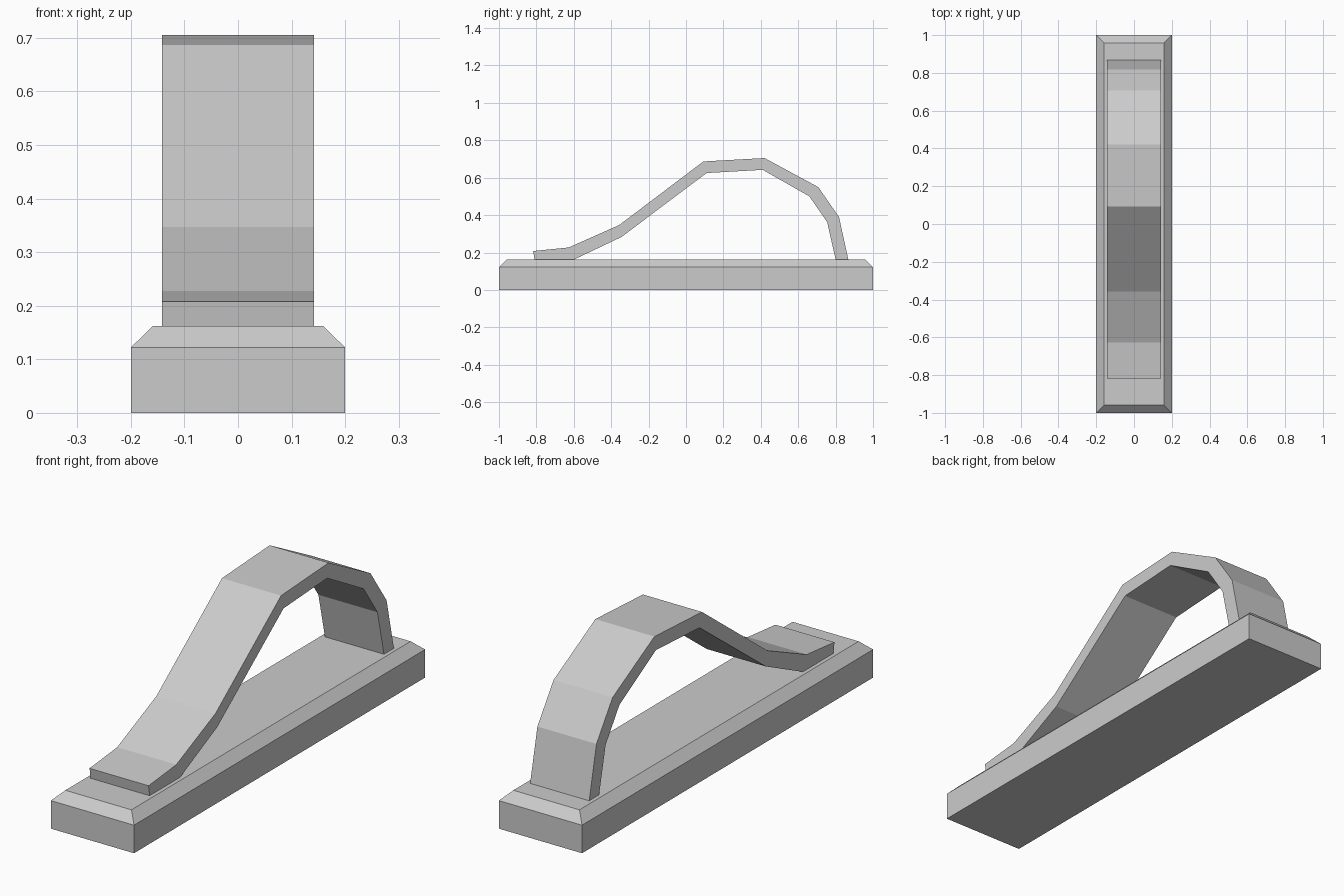
import bpy
import bmesh

cube = bpy.data.objects.get("Cube")
if cube:
    bpy.data.objects.remove(cube, do_unlink=True)

grey = bpy.data.materials.new("light_grey")
grey.use_nodes = True
grey.diffuse_color = (0.6, 0.6, 0.6, 1)
grey.node_tree.nodes["Principled BSDF"].inputs["Base Color"].default_value = (0.6, 0.6, 0.6, 1)


def loft(name, rings):
    """Join matching rings of points into a closed solid."""
    bm = bmesh.new()
    loops = [[bm.verts.new(p) for p in ring] for ring in rings]
    for a, b in zip(loops, loops[1:]):
        for i in range(len(a)):
            j = (i + 1) % len(a)
            bm.faces.new((a[i], a[j], b[j], b[i]))
    bm.faces.new(loops[0][::-1])
    bm.faces.new(loops[-1])
    bmesh.ops.recalc_face_normals(bm, faces=bm.faces)
    mesh = bpy.data.meshes.new(name)
    bm.to_mesh(mesh)
    bm.free()
    mesh.materials.append(grey)
    obj = bpy.data.objects.new(name, mesh)
    bpy.context.collection.objects.link(obj)
    return obj


def rectangle(x, y, z):
    return [(-x, -y, z), (x, -y, z), (x, y, z), (-x, y, z)]


# Base slab with a chamfered top edge
loft("base", [rectangle(0.2, 1, 0), rectangle(0.2, 1, 0.122),
              rectangle(0.159, 0.959, 0.162)])

# Arched handle: cross-sections along the strap, as (outer y, z), (inner y, z)
sections = [
    ((-0.817, 0.208), (-0.81, 0.162)),
    ((-0.627, 0.227), (-0.6, 0.162)),
    ((-0.357, 0.347), (-0.345, 0.283)),
    ((0.093, 0.687), (0.11, 0.625)),
    ((0.42, 0.705), (0.41, 0.642)),
    ((0.707, 0.55), (0.66, 0.5)),
    ((0.818, 0.39), (0.755, 0.362)),
    ((0.868, 0.162), (0.8, 0.162)),
]
half_width = 0.142
loft("handle", [[(-half_width, *outer), (half_width, *outer),
                 (half_width, *inner), (-half_width, *inner)]
                for outer, inner in sections])
